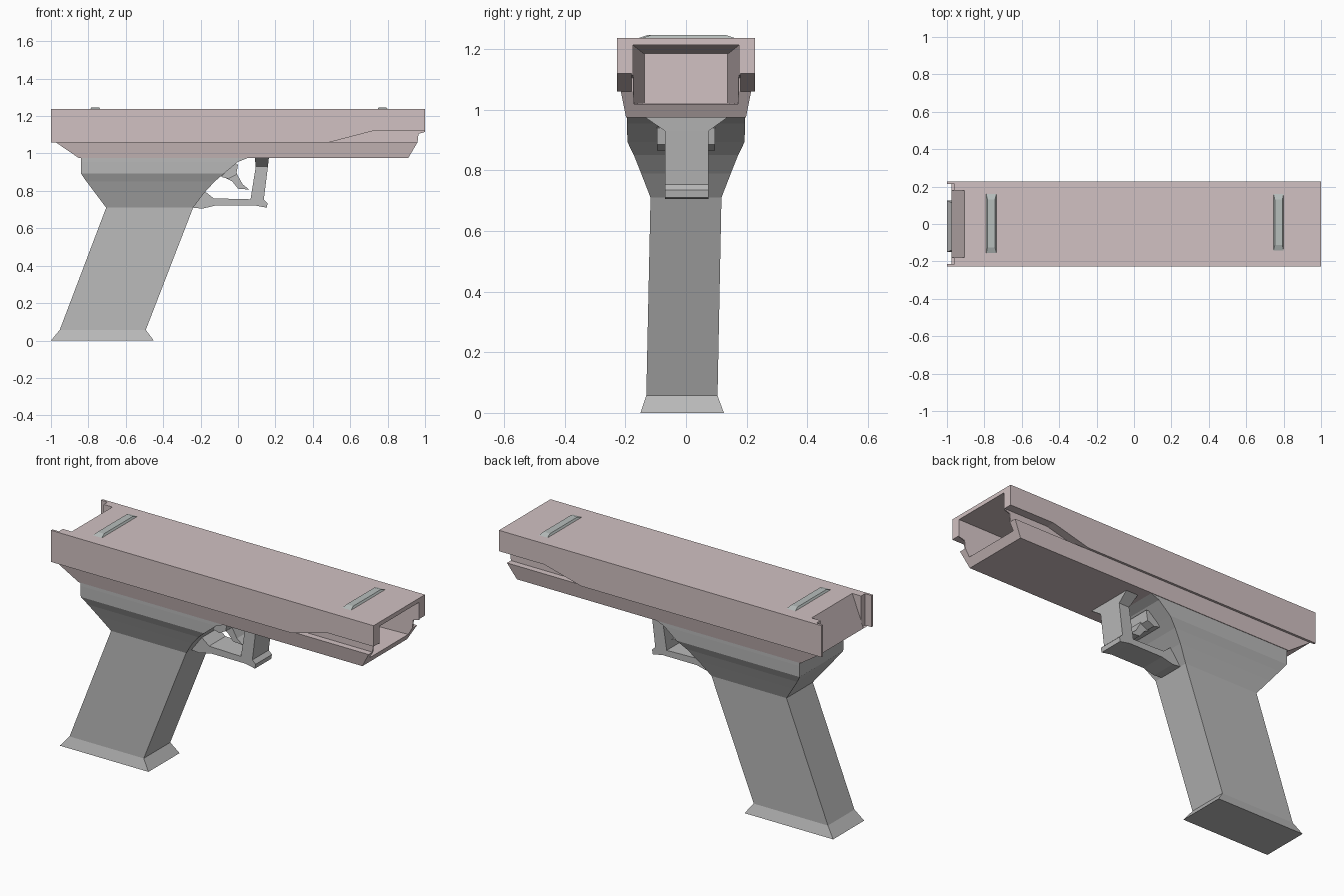
import bpy, bmesh

if "Cube" in bpy.data.objects:
    bpy.data.objects.remove(bpy.data.objects["Cube"])


def material(name, rgb):
    m = bpy.data.materials.new(name)
    m.diffuse_color = (*rgb, 1)
    m.use_nodes = True
    m.node_tree.nodes["Principled BSDF"].inputs["Base Color"].default_value = m.diffuse_color
    return m


PINK = material("dusty pink", (0.64, 0.535, 0.54))
GREY = material("mid grey", (0.49, 0.49, 0.49))
STEEL = material("cool steel grey", (0.47, 0.51, 0.50))


def finish(bm, name, mat):
    bmesh.ops.recalc_face_normals(bm, faces=bm.faces)
    me = bpy.data.meshes.new(name)
    bm.to_mesh(me)
    bm.free()
    ob = bpy.data.objects.new(name, me)
    bpy.context.collection.objects.link(ob)
    if mat:
        me.materials.append(mat)
    return ob


def prism(name, profile, y0, y1, mat):
    """Side profile (x, z) extruded from y0 to y1."""
    bm = bmesh.new()
    face = bm.faces.new([bm.verts.new((x, y0, z)) for x, z in profile])
    ext = bmesh.ops.extrude_face_region(bm, geom=[face])
    for v in ext["geom"]:
        if isinstance(v, bmesh.types.BMVert):
            v.co.y = y1
    return finish(bm, name, mat)


def loft(name, rings, mat):
    """Rectangles (z, x0, x1, y0, y1) joined from bottom to top."""
    bm = bmesh.new()
    loops = [[bm.verts.new((x, y, z)) for x, y in
              ((x0, y0), (x1, y0), (x1, y1), (x0, y1))]
             for z, x0, x1, y0, y1 in rings]
    for a, b in zip(loops, loops[1:]):
        for i in range(4):
            j = (i + 1) % 4
            bm.faces.new((a[i], a[j], b[j], b[i]))
    bm.faces.new(loops[0][::-1])
    bm.faces.new(loops[-1])
    return finish(bm, name, mat)


# Slide core with sloped rear
core = prism("slide_core", [(-0.905, 1.237), (1, 1.237), (1, 1.115), (0.965, 1.105),
                            (0.96, 1.06), (-0.975, 1.06)], -0.18, 0.18, PINK)

# Lower frame under the slide
frame = loft("lower_frame", [(0.975, -0.85, 0.91, -0.198, 0.198),
                             (1.06, -0.975, 0.96, -0.215, 0.215)], PINK)

# Tapered muzzle cavity, cut through core and frame
bm = bmesh.new()
far, near = [[bm.verts.new(p) for p in ((x, -w, z0), (x, w, z0), (x, w, z1), (x, -w, z1))]
             for x, w, z0, z1 in ((0.35, 0.137, 1.022, 1.183), (1.01, 0.176, 1.018, 1.214))]
for i in range(4):
    j = (i + 1) % 4
    bm.faces.new((far[i], far[j], near[j], near[i]))
bm.faces.new(far[::-1])
bm.faces.new(near)
cutter = finish(bm, "muzzle_cutter", None)
cutter.hide_render = True
for ob in (core, frame):
    mod = ob.modifiers.new("muzzle", "BOOLEAN")
    mod.operation = "DIFFERENCE"
    mod.solver = "EXACT"
    mod.object = cutter
    bpy.context.view_layer.objects.active = ob
    bpy.ops.object.modifier_apply(modifier=mod.name)
bpy.data.objects.remove(cutter)

# Slide side walls and the thin outer fins that overhang the rear
for side, s in (("left", 1), ("right", -1)):
    for part, x0, a, b in (("wall", -0.96, 0.18, 0.215), ("fin", -1.0, 0.215, 0.228)):
        prism(f"slide_{part}_{side}",
              [(x0, 1.06), (0.49, 1.06), (0.72, 1.12), (1, 1.12), (1, 1.237), (x0, 1.237)],
              s * a, s * b, PINK)

# Grip with flared foot and wide shoulder
loft("grip", [
    (0.0, -1.0, -0.45, -0.15, 0.125),
    (0.057, -0.953, -0.493, -0.131, 0.104),
    (0.71, -0.705, -0.24, -0.117, 0.117),
    (0.79, -0.765, -0.18, -0.148, 0.148),
    (0.85, -0.81, -0.125, -0.172, 0.172),
    (0.893, -0.84, -0.075, -0.193, 0.193),
    (0.955, -0.84, 0.0, -0.195, 0.195),
    (0.975, -0.84, 0.05, -0.195, 0.195)], GREY)

# Trigger guard: upright bar and bottom bar
loft("guard_front_bar", [
    (0.73, 0.063, 0.135, -0.07, 0.075),
    (0.93, 0.095, 0.16, -0.07, 0.075),
    (0.975, 0.09, 0.165, -0.135, 0.137)], GREY)
prism("guard_bottom_bar", [
    (-0.24, 0.71), (-0.18, 0.80), (-0.13, 0.76), (0.07, 0.755), (0.137, 0.755),
    (0.158, 0.735), (0.154, 0.71), (0.09, 0.722), (-0.12, 0.722), (-0.19, 0.705)],
    -0.07, 0.075, GREY)

# Trigger and its wider hinge
prism("trigger", [
    (-0.09, 0.88), (-0.03, 0.94), (0.0, 0.88), (0.025, 0.835), (0.06, 0.807),
    (0.0, 0.812), (-0.03, 0.85)], -0.045, 0.045, GREY)
prism("trigger_hinge", [
    (-0.09, 0.875), (-0.03, 0.945), (0.0, 0.94), (-0.01, 0.885), (-0.05, 0.865)],
    -0.095, 0.095, GREY)

# Low sights across the top
for name, x, y0, y1 in (("rear_sight", -0.763, -0.155, 0.16), ("front_sight", 0.773, -0.142, 0.16)):
    loft(name, [(1.23, x - 0.027, x + 0.027, y0, y1),
                (1.237, x - 0.027, x + 0.027, y0, y1),
                (1.247, x - 0.02, x + 0.02, y0 + 0.03, y1 - 0.03)], STEEL)
